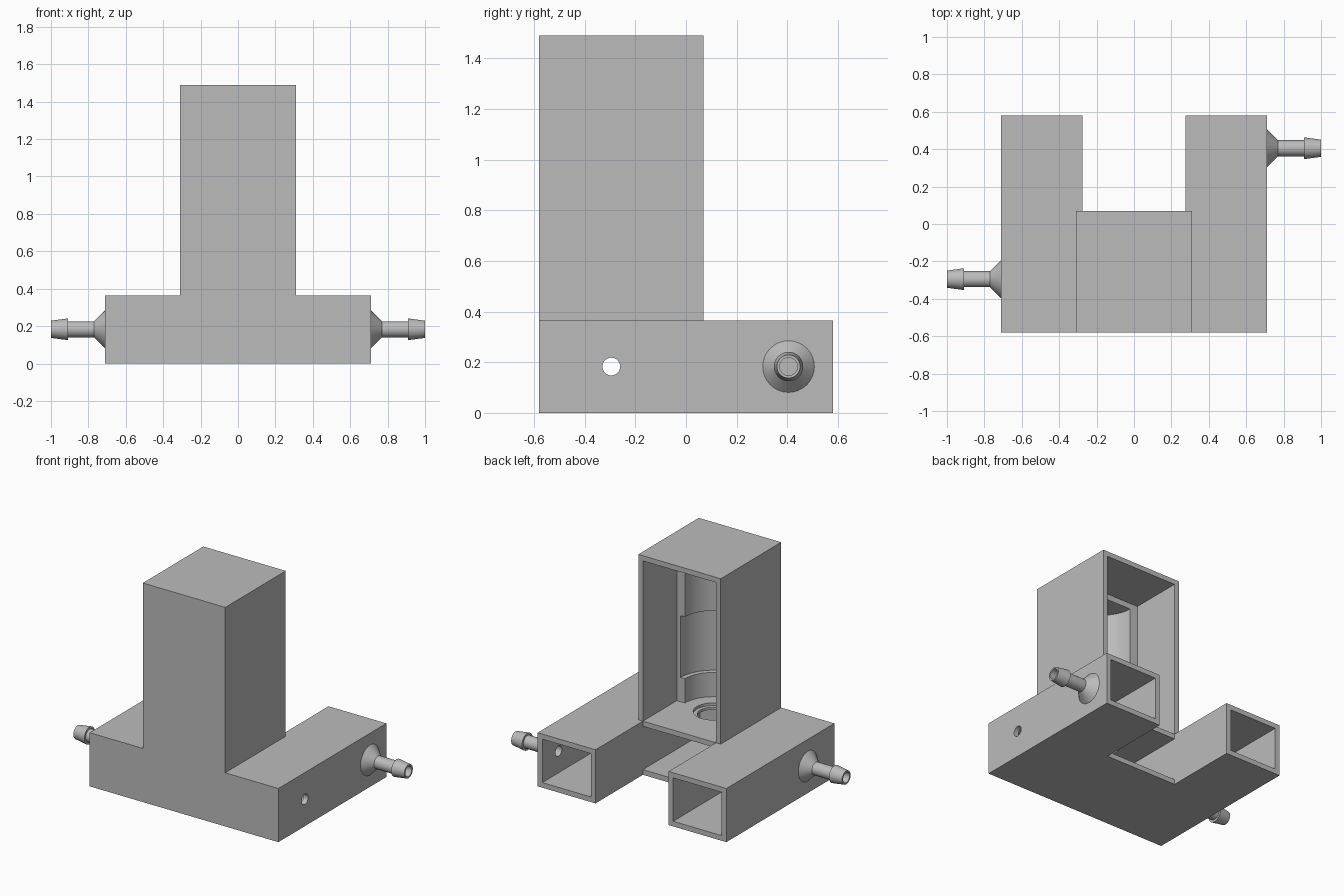
import bpy, bmesh, math
from mathutils import Matrix, Vector

cube = bpy.data.objects.get("Cube")
if cube:
    bpy.data.objects.remove(cube, do_unlink=True)

grey = bpy.data.materials.new("plain grey")
grey.use_nodes = True
COLOUR = (0.5, 0.5, 0.5, 1)
grey.diffuse_color = COLOUR
grey.node_tree.nodes["Principled BSDF"].inputs["Base Color"].default_value = COLOUR

WALL = 0.035
HALF, BACK, TOWER_BACK = 0.71, 0.58, 0.07   # half width, half depth, tower back
BASE_H, TOP = 0.365, 1.49
INNER, OUTER = 0.275, 0.31                  # both sides of the inner walls
AXIS, PORT_Z, PORT_BACK = -0.295, 0.183, 0.405
BORE = 0.035


def make_object(name, bm):
    bmesh.ops.recalc_face_normals(bm, faces=bm.faces)
    mesh = bpy.data.meshes.new(name)
    bm.to_mesh(mesh)
    bm.free()
    mesh.materials.append(grey)
    obj = bpy.data.objects.new(name, mesh)
    bpy.context.collection.objects.link(obj)
    return obj


def box(name, x0, x1, y0, y1, z0, z1):
    bm = bmesh.new()
    low, high = Vector((x0, y0, z0)), Vector((x1, y1, z1))
    place = Matrix.Translation((low + high) / 2) @ Matrix.Diagonal((*(high - low), 1))
    bmesh.ops.create_cube(bm, size=1, matrix=place)
    return make_object(name, bm)


def cylinder(name, radius, start, end, sides=64):
    start, end = Vector(start), Vector(end)
    bm = bmesh.new()
    turn = (end - start).to_track_quat('Z', 'Y').to_matrix().to_4x4()
    bmesh.ops.create_cone(bm, cap_ends=True, segments=sides, radius1=radius,
                          radius2=radius, depth=(end - start).length,
                          matrix=Matrix.Translation((start + end) / 2) @ turn)
    return make_object(name, bm)


def activate(obj):
    bpy.ops.object.select_all(action='DESELECT')
    obj.select_set(True)
    bpy.context.view_layer.objects.active = obj


def combine(target, tool, operation='DIFFERENCE'):
    tool.hide_render = True
    activate(target)
    mod = target.modifiers.new("shape", 'BOOLEAN')
    mod.operation, mod.solver, mod.object = operation, 'EXACT', tool
    bpy.ops.object.modifier_apply(modifier=mod.name)
    bpy.data.objects.remove(tool, do_unlink=True)


def smooth(obj):
    activate(obj)
    bpy.ops.object.shade_smooth_by_angle(angle=math.radians(25))


# U-shaped base with the tower on top
body = box("housing", -HALF, HALF, -BACK, BACK, 0, BASE_H)
combine(body, box("notch", -INNER, INNER, TOWER_BACK, 1, -1, 1))
combine(body, box("tower", -OUTER, OUTER, -BACK, TOWER_BACK, 0.2, TOP), 'UNION')

# Channels in both arms and below the tower, open at the back
front = -BACK + WALL
for side in (-1, 1):
    xs = sorted((side * OUTER, side * (HALF - WALL)))
    combine(body, box("arm_channel", *xs, front, 1, WALL, BASE_H - WALL))
combine(body, box("middle_channel", -INNER, INNER, front, 1, WALL, BASE_H - WALL))

# Tower chamber with a stepped half-round cradle at its front
combine(body, box("chamber", -INNER, INNER, AXIS, 1, BASE_H, TOP - WALL))
for radius, z0, z1 in ((0.215, BASE_H, 1.415), (0.248, 0.53, 0.95),
                       (0.125, BASE_H - 0.018, 0.45), (0.1, 0.2, 0.45)):
    combine(body, cylinder("bore", radius, (0, AXIS, z0), (0, AXIS, z1)))

# Side holes
combine(body, cylinder("cross_hole", BORE, (-1, AXIS, PORT_Z), (1, AXIS, PORT_Z), 32))
combine(body, cylinder("port_hole", BORE, (0.5, PORT_BACK, PORT_Z),
                       (1, PORT_BACK, PORT_Z), 32))

# Merge flush faces into clean flat ones
bm = bmesh.new()
bm.from_mesh(body.data)
bmesh.ops.remove_doubles(bm, verts=bm.verts, dist=0.0001)
bmesh.ops.dissolve_limit(bm, angle_limit=math.radians(0.5), verts=bm.verts, edges=bm.edges)
bm.to_mesh(body.data)
bm.free()
smooth(body)


# Hose fittings: hollow turned profile of (distance, radius)
def fitting(name, side, y):
    profile = [(HALF - 0.005, BORE), (HALF - 0.005, 0.102), (HALF, 0.102),
               (0.77, 0.043), (0.91, 0.043), (0.91, 0.058), (1.0, 0.046), (1.0, BORE)]
    bm = bmesh.new()
    verts = [bm.verts.new((side * d, y, PORT_Z + r)) for d, r in profile]
    edges = [bm.edges.new((verts[i - 1], verts[i])) for i in range(len(verts))]
    bmesh.ops.spin(bm, geom=verts + edges, cent=(0, y, PORT_Z), axis=(1, 0, 0),
                   angle=math.tau, steps=32, use_merge=True)
    bmesh.ops.remove_doubles(bm, verts=bm.verts, dist=0.0001)
    smooth(make_object(name, bm))


fitting("left_hose_fitting", 1, PORT_BACK)
fitting("right_hose_fitting", -1, AXIS)
